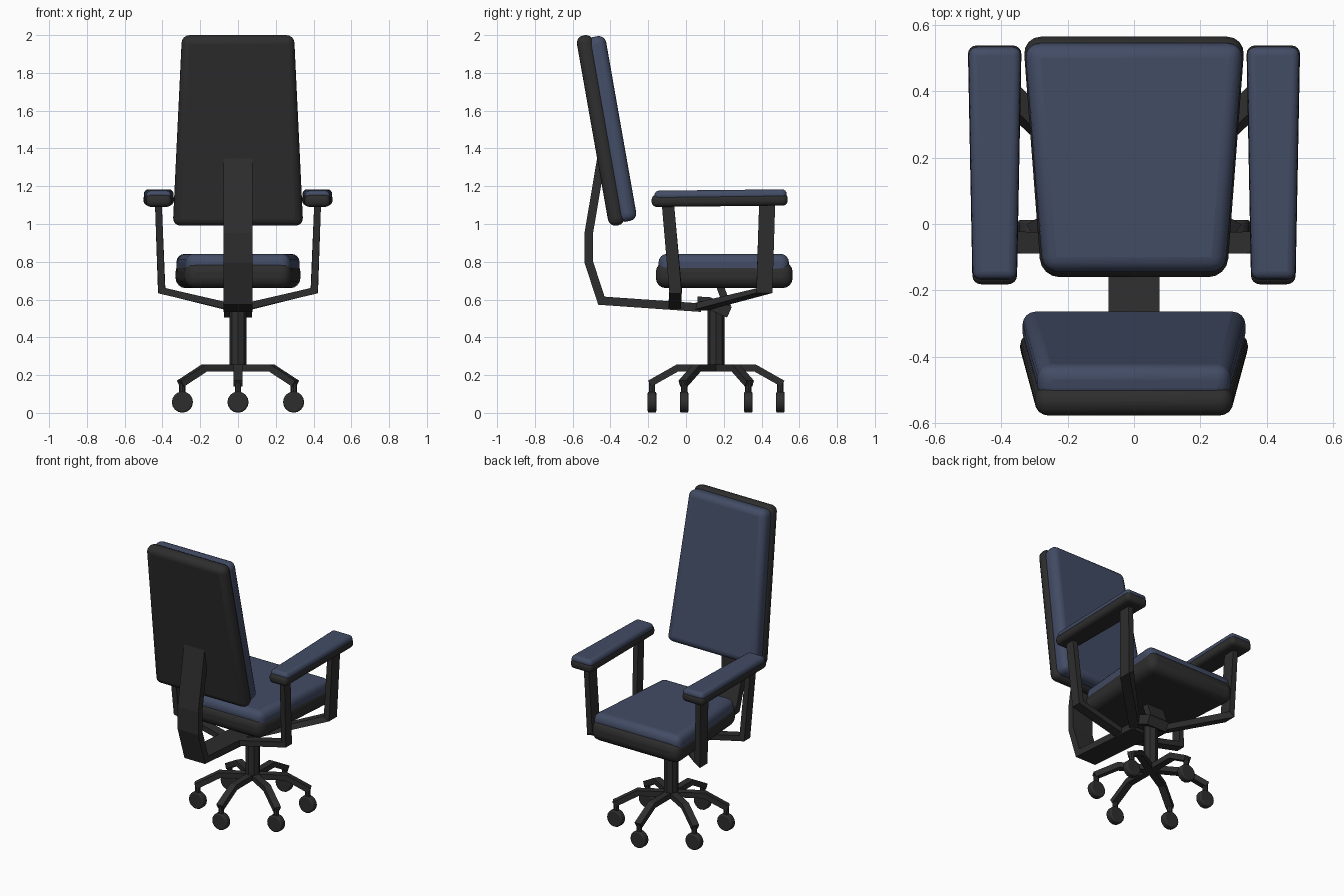
import bpy, bmesh
from math import radians, sin, cos, pi
from mathutils import Vector, Matrix

if "Cube" in bpy.data.objects:
    bpy.data.objects.remove(bpy.data.objects["Cube"])


def material(name, rgb):
    m = bpy.data.materials.new(name)
    m.use_nodes = True
    m.diffuse_color = (*rgb, 1)
    m.node_tree.nodes["Principled BSDF"].inputs["Base Color"].default_value = (*rgb, 1)
    return m


BLACK = material("black plastic", (0.027, 0.027, 0.027))
BLUE = material("blue fabric", (0.055, 0.072, 0.13))


def finish(name, bm, mat, bevel=0, segments=4, smooth=False):
    bmesh.ops.recalc_face_normals(bm, faces=bm.faces)
    mesh = bpy.data.meshes.new(name)
    bm.to_mesh(mesh)
    bm.free()
    mesh.materials.append(mat)
    ob = bpy.data.objects.new(name, mesh)
    bpy.context.collection.objects.link(ob)
    if bevel:
        mod = ob.modifiers.new("rounding", "BEVEL")
        mod.width, mod.segments = bevel, segments
    if smooth:
        bpy.ops.object.select_all(action="DESELECT")
        ob.select_set(True)
        bpy.context.view_layer.objects.active = ob
        bpy.ops.object.shade_smooth_by_angle(angle=radians(40))
    return ob


def pad(name, mat, half_widths, length, height, bevel, origin, tilt=0):
    """Rounded box whose half width changes from one end to the other."""
    bm = bmesh.new()
    bmesh.ops.create_cube(bm, size=2)
    for v in bm.verts:
        end = int(v.co.y > 0)
        v.co = (v.co.x * half_widths[end], length[end], height[int(v.co.z > 0)])
    ob = finish(name, bm, mat, bevel, smooth=True)
    ob.location = origin
    ob.rotation_euler.x = radians(tilt)
    return ob


def strut(name, path, axis, width, thick):
    """Rectangular bar swept along a path with mitred corners."""
    pts = [Vector(p) for p in path]
    axis = Vector(axis).normalized()
    dirs = [(b - a).normalized() for a, b in zip(pts, pts[1:])]
    bm = bmesh.new()
    rings = []
    for i, p in enumerate(pts):
        before, after = dirs[max(i - 1, 0)], dirs[min(i, len(dirs) - 1)]
        t = (before + after).normalized()
        n = t.cross(axis).normalized() * thick / 2 / max(t.dot(after), 0.5)
        w = axis * width / 2
        rings.append([bm.verts.new(p + q) for q in (w + n, w - n, -w - n, n - w)])
    for a, b in zip(rings, rings[1:]):
        for k in range(4):
            j = (k + 1) % 4
            bm.faces.new((a[k], a[j], b[j], b[k]))
    bm.faces.new(rings[0])
    bm.faces.new(rings[-1])
    return finish(name, bm, BLACK)


def cylinder(name, radius, depth, location, sides, turn=0, bevel=0):
    bm = bmesh.new()
    bmesh.ops.create_cone(bm, cap_ends=True, segments=sides, radius1=radius, radius2=radius,
                          depth=depth, matrix=Matrix.Rotation(turn, 4, "X"))
    ob = finish(name, bm, BLACK, bevel, 2, True)
    ob.location = location
    return ob


# Seat
pad("seat_shell", BLACK, (0.28, 0.335), (-0.16, 0.565), (0.66, 0.80), 0.055, (0, 0, 0))
pad("seat_cushion", BLUE, (0.275, 0.33), (-0.145, 0.545), (0.71, 0.842), 0.045, (0, 0, 0))

# Backrest, leaning backwards
hinge = (0, -0.32, 1.0)
pad("backrest_shell", BLACK, (0.345, 0.297), (0, 1.022), (0, 0.088), 0.04, hinge, 100)
pad("backrest_cushion", BLUE, (0.338, 0.29), (0.012, 1.005), (-0.066, 0.04), 0.04, hinge, 100)

# Spine bar from the backrest to the seat mechanism
strut("spine_bar", [(0, -0.445, 1.365), (0, -0.515, 0.95), (0, -0.515, 0.80),
                    (0, -0.448, 0.594), (0, 0.08, 0.557)], (1, 0, 0), 0.155, 0.045)
strut("mechanism_block", [(0, 0.06, 0.585), (0, 0.12, 0.582), (0, 0.23, 0.533)],
      (1, 0, 0), 0.15, 0.062)
strut("seat_support", [(0, 0.17, 0.70), (0, 0.22, 0.56)], (1, 0, 0), 0.13, 0.04)

# Armrests and their supports, one set per side
for side, label in ((1, "left"), (-1, "right")):
    arm = (side * 0.42, 0, 0)
    pad(label + "_armrest_base", BLACK, (0.067, 0.081), (-0.17, 0.55), (1.092, 1.157),
        0.026, arm, 0.6)
    pad(label + "_armrest_pad", BLUE, (0.066, 0.079), (-0.155, 0.545), (1.125, 1.178),
        0.024, arm, 0.6)
    strut(label + "_rear_arm_support",
          [(side * 0.05, -0.06, 0.565), (side * 0.404, -0.055, 0.647),
           (side * 0.422, -0.097, 1.12)], (0, 1, 0), 0.065, 0.036)
    strut(label + "_front_arm_support",
          [(side * 0.05, 0.07, 0.56), (side * 0.404, 0.415, 0.647),
           (side * 0.422, 0.43, 1.12)], (0, 1, 0), 0.085, 0.036)

# Column and six-legged base with casters
HUB_Y = 0.16
cylinder("column", 0.045, 0.34, (0, HUB_Y, 0.395), 8)
for i in range(6):
    a = pi / 6 + i * pi / 3
    out = Vector((cos(a), sin(a), 0))
    hub = Vector((0, HUB_Y, 0))
    path = [hub + out * r + Vector((0, 0, z))
            for r, z in ((0, 0.238), (0.205, 0.238), (0.352, 0.155))]
    strut(f"base_leg_{i + 1}", path, (-sin(a), cos(a), 0), 0.045, 0.036)
    x, y, _ = hub + out * 0.34
    cylinder(f"caster_stem_{i + 1}", 0.017, 0.09, (x, y, 0.12), 8)
    cylinder(f"caster_wheel_{i + 1}", 0.056, 0.045, (x, y, 0.057), 16, pi / 2, 0.008)
